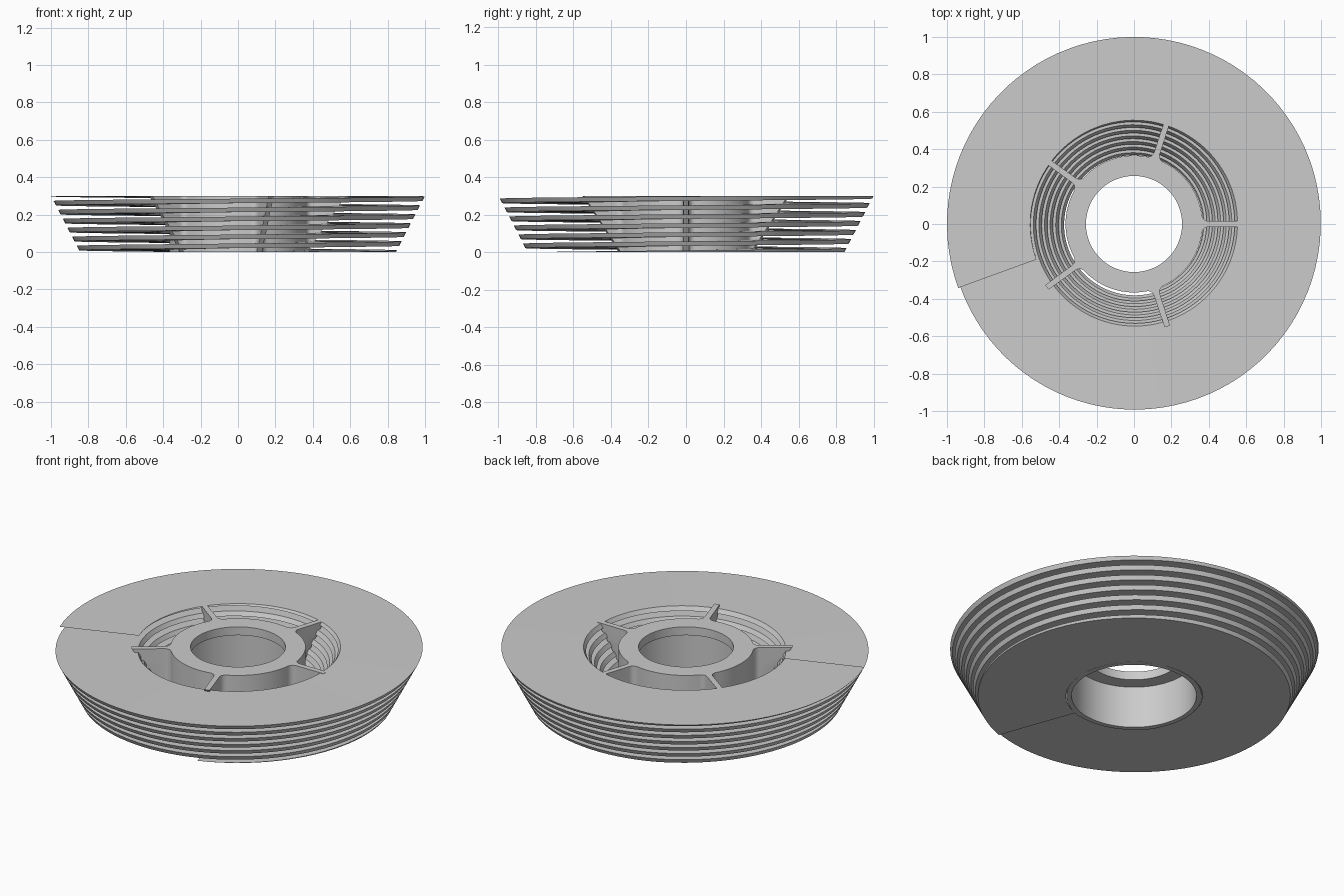
import bpy, bmesh, math

if "Cube" in bpy.data.objects:
    bpy.data.objects.remove(bpy.data.objects["Cube"])

HEIGHT = 0.3
TURNS, STEPS = 6.75, 96               # helix length, sections per turn
PITCH = HEIGHT / (TURNS - 0.5)        # blade is half a pitch thick
THICK = PITCH / 2
START = math.radians(-70)
HUB, BORE, CUP, CAP = 0.366, 0.257, 0.338, 0.05
RIBS, HALF, FILLET = 5, 0.016, 0.035

grey = bpy.data.materials.new("light grey")
grey.use_nodes = True
colour = (0.6, 0.6, 0.6, 1)
grey.diffuse_color = colour
grey.node_tree.nodes["Principled BSDF"].inputs["Base Color"].default_value = colour


def finish(bm, name):
    bmesh.ops.recalc_face_normals(bm, faces=bm.faces)
    mesh = bpy.data.meshes.new(name)
    bm.to_mesh(mesh)
    bm.free()
    obj = bpy.data.objects.new(name, mesh)
    bpy.context.collection.objects.link(obj)
    mesh.materials.append(grey)
    bpy.ops.object.select_all(action='DESELECT')
    obj.select_set(True)
    bpy.context.view_layer.objects.active = obj
    bpy.ops.object.shade_smooth_by_angle(angle=math.radians(30))


def polar(r, a):
    return r * math.cos(a), r * math.sin(a)


def outer_cone(z):
    return 0.845 + 0.155 * z / HEIGHT


def inner_cone(z):
    return 0.368 + 0.187 * z / HEIGHT


def bridge(bm, a, b):
    for i in range(len(a)):
        j = (i + 1) % len(a)
        bm.faces.new((a[i], a[j], b[j], b[i]))


# Helical blade between two cones, trimmed flat at the bottom and top
bm = bmesh.new()
rows = []
for i in range(int(TURNS * STEPS) + 1):
    a = START + math.tau * i / STEPS
    top = PITCH * i / STEPS
    lo = min(max(top - THICK, 0), HEIGHT)
    hi = min(max(top, 0), HEIGHT)
    corners = [(inner_cone, lo), (outer_cone, lo), (outer_cone, hi), (inner_cone, hi)]
    rows.append([bm.verts.new((*polar(cone(z), a), z)) for cone, z in corners])
for a, b in zip(rows, rows[1:]):
    bridge(bm, a, b)
bmesh.ops.remove_doubles(bm, verts=bm.verts, dist=1e-6)
finish(bm, "spiral_blade")

# Hub outline: arcs joined to radial ribs through fillets
cx = math.sqrt((HUB + FILLET) ** 2 - (HALF + FILLET) ** 2)
cy = HALF + FILLET
turn = math.atan2(cy, cx)
side = []
for i in range(7):
    a = math.pi + turn + (math.pi / 2 - turn) * i / 6
    side.append((cx + FILLET * math.cos(a), cy + FILLET * math.sin(a)))
side += [(0.48, HALF), (0.62, HALF)]
rib = [(x, -y) for x, y in side] + side[::-1]
outline = []
for k in range(RIBS):
    base = math.tau * k / RIBS
    for x, y in rib:
        outline.append((math.hypot(x, y), base + math.atan2(y, x)))
    gap = math.tau / RIBS - 2 * turn
    outline += [(HUB, base + turn + gap * i / 16) for i in range(1, 16)]

# Hub and ribs in one body, the rib tips trimmed to just inside the blade
bm = bmesh.new()
levels = []
for i in range(9):
    z = HEIGHT * i / 8
    limit = HUB + 0.004 + 0.206 * z / HEIGHT
    levels.append([bm.verts.new((*polar(min(r, limit), a), z)) for r, a in outline])
for a, b in zip(levels, levels[1:]):
    bridge(bm, a, b)

# Cup-shaped bore with a thin top flange
rings = []
for r, z in [(CUP, 0), (CUP, HEIGHT - CAP), (BORE, HEIGHT - CAP), (BORE, HEIGHT)]:
    rings.append([bm.verts.new((*polar(r, math.tau * i / STEPS), z)) for i in range(STEPS)])
for a, b in zip(rings, rings[1:]):
    bridge(bm, a, b)

# Flat caps between the outline and the bore
for pair in ((levels[0], rings[0]), (levels[-1], rings[-1])):
    edges = [bm.edges.get((loop[i - 1], loop[i])) for loop in pair for i in range(len(loop))]
    bmesh.ops.triangle_fill(bm, edges=edges, use_beauty=True)
finish(bm, "hub_with_ribs")
